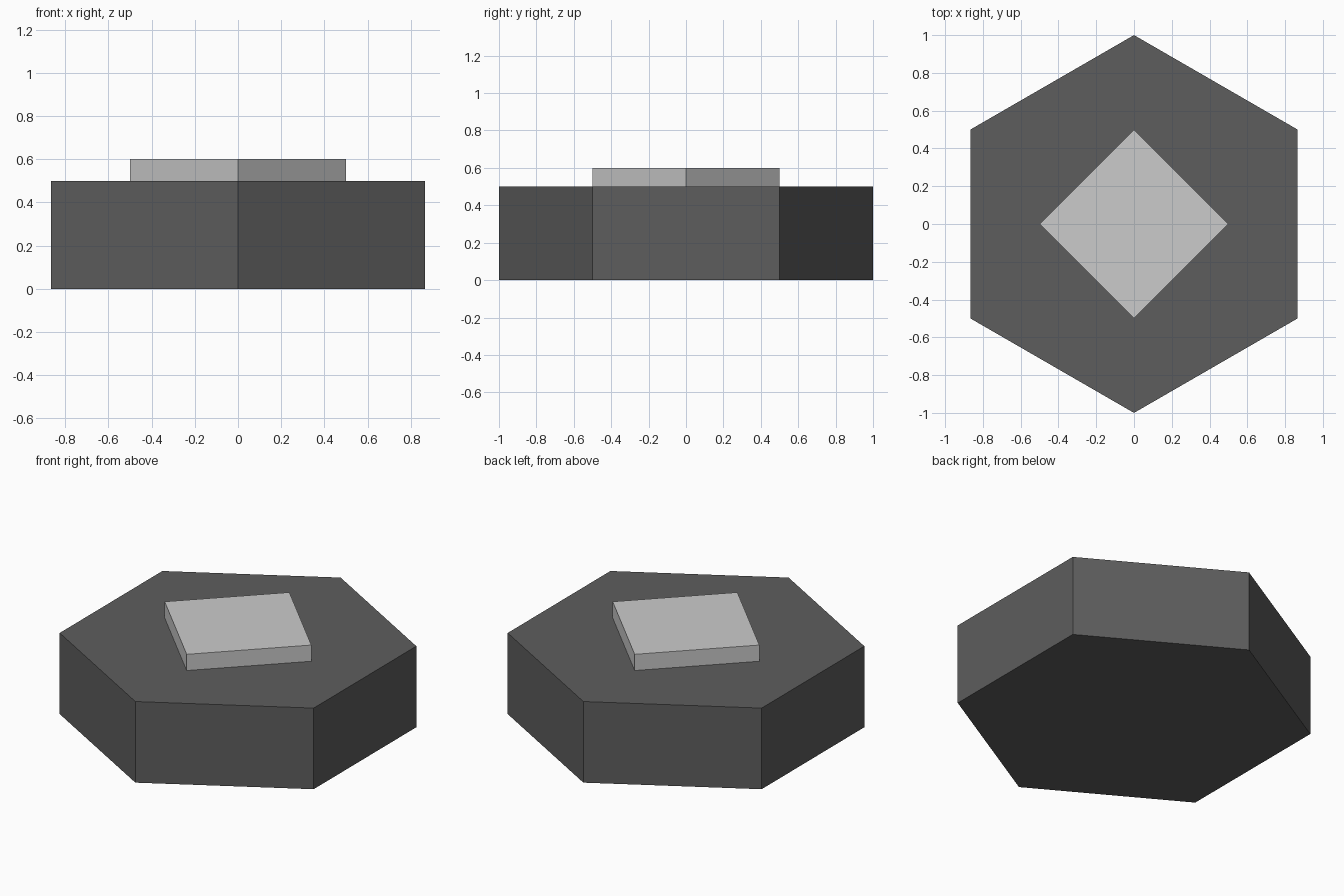
import bpy, bmesh
from math import sin, cos, tau

if "Cube" in bpy.data.objects:
    bpy.data.objects.remove(bpy.data.objects["Cube"])


def prism(name, sides, radius, z0, z1, color=None):
    """Upright prism with its first corner on the +y axis."""
    bm = bmesh.new()
    ring = [bm.verts.new((-radius * sin(tau * i / sides),
                          radius * cos(tau * i / sides), z0))
            for i in range(sides)]
    base = bm.faces.new(ring)
    top = bmesh.ops.extrude_face_region(bm, geom=[base], use_keep_orig=True)["geom"]
    bmesh.ops.translate(bm, vec=(0, 0, z1 - z0),
                        verts=[g for g in top if isinstance(g, bmesh.types.BMVert)])
    bmesh.ops.recalc_face_normals(bm, faces=bm.faces)
    mesh = bpy.data.meshes.new(name)
    bm.to_mesh(mesh)
    bm.free()
    if color:
        mat = bpy.data.materials.new(name + "_material")
        mat.diffuse_color = color
        mat.use_nodes = True
        mat.node_tree.nodes["Principled BSDF"].inputs["Base Color"].default_value = mat.diffuse_color
        mesh.materials.append(mat)
    obj = bpy.data.objects.new(name, mesh)
    bpy.context.collection.objects.link(obj)
    return obj


# Dark hexagonal base
prism("hexagonal_base", 6, 1.0, 0.0, 0.5, (0.11, 0.11, 0.11, 1))
# Light square plate, turned 45 degrees, resting on the base
prism("square_plate", 4, 0.5, 0.5, 0.6)
